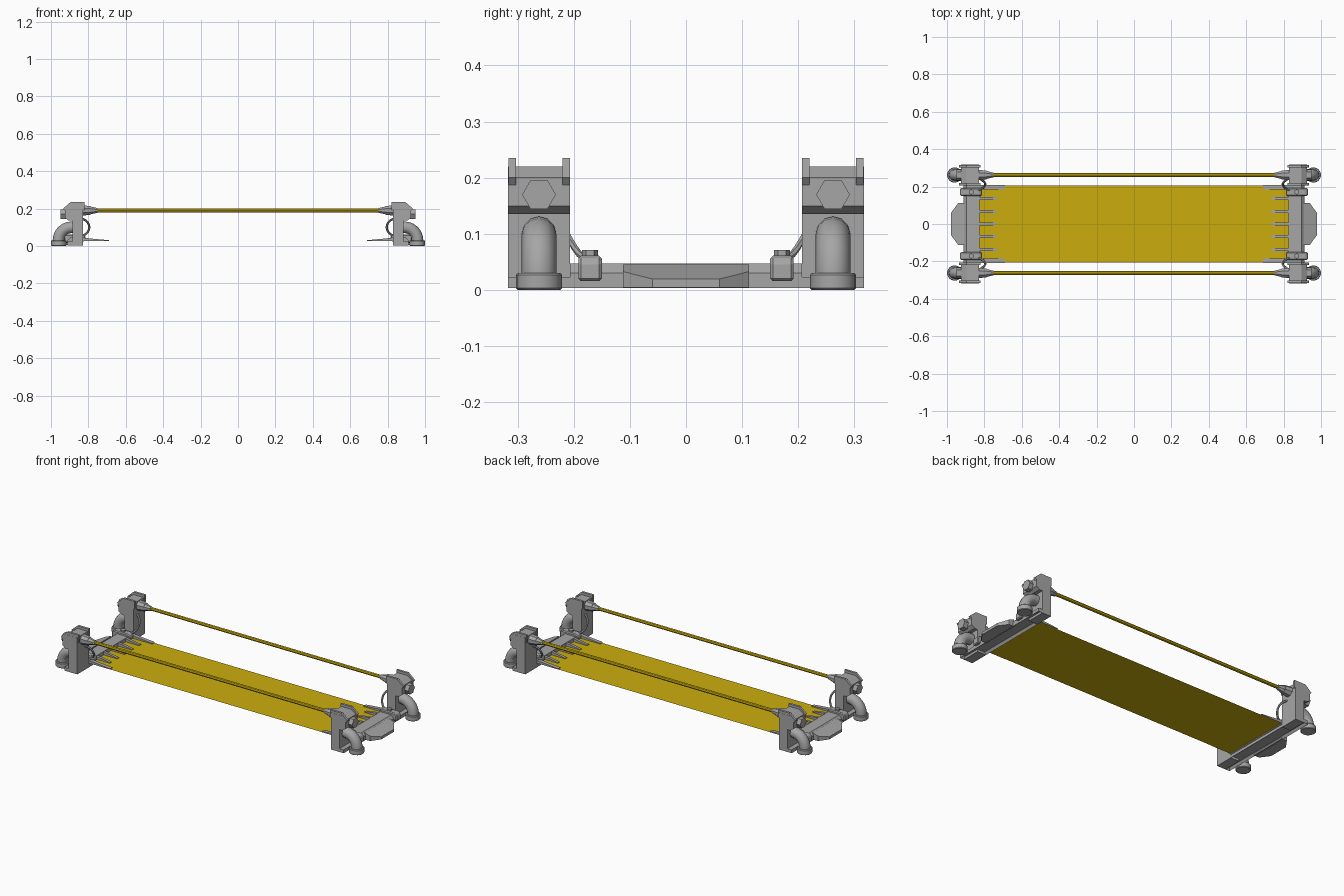
import bpy, bmesh, math
from mathutils import Matrix, Vector

cube = bpy.data.objects.get("Cube")
if cube:
    bpy.data.objects.remove(cube, do_unlink=True)


def material(name, color):
    m = bpy.data.materials.new(name)
    m.use_nodes = True
    m.diffuse_color = color
    m.node_tree.nodes["Principled BSDF"].inputs["Base Color"].default_value = color
    return m


GREY = material("steel grey", (0.38, 0.38, 0.38, 1))
YELLOW = material("energy yellow", (0.60, 0.42, 0.004, 1))


def finish(name, bm, mat=GREY, mirror="xy", bevel=0, smooth=False):
    """Turn a bmesh into an object, mirrored over the named axes."""
    bmesh.ops.recalc_face_normals(bm, faces=bm.faces)
    mesh = bpy.data.meshes.new(name)
    bm.to_mesh(mesh)
    bm.free()
    mesh.materials.append(mat)
    ob = bpy.data.objects.new(name, mesh)
    bpy.context.collection.objects.link(ob)
    if smooth:
        bpy.ops.object.select_all(action="DESELECT")
        ob.select_set(True)
        bpy.context.view_layer.objects.active = ob
        bpy.ops.object.shade_smooth_by_angle(angle=math.radians(40))
    if bevel:
        b = ob.modifiers.new("chamfer", "BEVEL")
        b.width, b.segments = bevel, 1
    if mirror:
        m = ob.modifiers.new("mirror", "MIRROR")
        m.use_axis = [a in mirror for a in "xyz"]
        m.use_mirror_merge = False
    return ob


def add_box(bm, x, y, z):
    size = Matrix.Diagonal((x[1] - x[0], y[1] - y[0], z[1] - z[0], 1))
    mid = Matrix.Translation((sum(x) / 2, sum(y) / 2, sum(z) / 2))
    return bmesh.ops.create_cube(bm, size=1, matrix=mid @ size)


def box(name, x, y, z, **kw):
    bm = bmesh.new()
    add_box(bm, x, y, z)
    return finish(name, bm, **kw)


def add_prism(bm, profile, y0, y1):
    """Extrude an x-z profile along y."""
    face = bm.faces.new([bm.verts.new((x, y0, z)) for x, z in profile])
    ext = bmesh.ops.extrude_face_region(bm, geom=[face])["geom"]
    verts = [v for v in ext if isinstance(v, bmesh.types.BMVert)]
    bmesh.ops.translate(bm, verts=verts, vec=(0, y1 - y0, 0))


def prism(name, profile, y0, y1, **kw):
    bm = bmesh.new()
    add_prism(bm, profile, y0, y1)
    return finish(name, bm, **kw)


def rod(name, a, b, r1, r2, sides, turn=0, **kw):
    """Cylinder or cone from point a to point b."""
    a, b = Vector(a), Vector(b)
    d = b - a
    mat = (Matrix.Translation((a + b) / 2) @ d.to_track_quat("Z", "Y").to_matrix().to_4x4()
           @ Matrix.Rotation(turn, 4, "Z"))
    bm = bmesh.new()
    bmesh.ops.create_cone(bm, cap_ends=True, segments=sides, radius1=r1,
                          radius2=r2, depth=d.length, matrix=mat)
    return finish(name, bm, **kw)


def tube(name, points, radius, sides):
    """Sweep a ring along a path."""
    pts = [Vector(p) for p in points]
    bm = bmesh.new()
    rings = []
    for i, p in enumerate(pts):
        d = (pts[min(i + 1, len(pts) - 1)] - pts[max(i - 1, 0)]).normalized()
        u = d.cross(Vector((0, 1, 0))).normalized()
        v = d.cross(u)
        angles = [math.tau * k / sides for k in range(sides)]
        rings.append([bm.verts.new(p + radius * (u * math.cos(t) + v * math.sin(t)))
                      for t in angles])
    for r, s in zip(rings, rings[1:]):
        for k in range(sides):
            n = (k + 1) % sides
            bm.faces.new((r[k], r[n], s[n], s[k]))
    bm.faces.new(rings[0])
    bm.faces.new(rings[-1])
    return finish(name, bm, smooth=True)


PY = 0.262  # centre line of the posts and rails

# Deck sheet and hand rails
bm = bmesh.new()
bmesh.ops.create_grid(bm, x_segments=1, y_segments=1, size=1,
                      matrix=Matrix.Translation((0, 0, 0.026)) @ Matrix.Diagonal((0.83, 0.205, 1, 1)))
finish("deck", bm, YELLOW, mirror="")
rod("hand_rail", (-0.78, PY, 0.19), (0.78, PY, 0.19), 0.01, 0.01, 8,
    mat=YELLOW, mirror="y", smooth=True)

# Hollow foot frame across each end
bm = bmesh.new()
add_box(bm, (0.828, 0.912), (-0.317, 0.317), (0.003, 0.023))
bm.faces.ensure_lookup_table()
bottom = min(bm.faces, key=lambda f: f.calc_center_median().z)
bmesh.ops.inset_region(bm, faces=[bottom], thickness=0.014)
bmesh.ops.translate(bm, verts=bottom.verts, vec=(0, 0, 0.014))
finish("foot_frame", bm, mirror="x")
prism("cross_beam", [(0.825, 0.02), (0.912, 0.02), (0.912, 0.03), (0.895, 0.047), (0.825, 0.047)],
      -0.207, 0.207, mirror="x")

# Sloped entry step with cut corners
bm = bmesh.new()
outline = [(0.905, -0.112), (0.94, -0.112), (0.978, -0.06),
           (0.978, 0.06), (0.94, 0.112), (0.905, 0.112)]
top = [bm.verts.new((x, y, 0.045 - (x - 0.905) * 0.35)) for x, y in outline]
low = [bm.verts.new((x, y, 0.004)) for x, y in outline]
bm.faces.new(top)
bm.faces.new(low)
for i in range(len(outline)):
    j = (i + 1) % len(outline)
    bm.faces.new((top[i], top[j], low[j], low[i]))
finish("entry_step", bm, mirror="x")

# Prongs gripping the deck: five short ones between two long ones
bm = bmesh.new()
for i in range(-3, 4):
    y, tip, half = (i * 0.068, 0.735, 0.008) if abs(i) < 3 else (i * 0.0655, 0.69, 0.011)
    add_prism(bm, [(0.83, 0.027), (tip, 0.027), (tip, 0.031), (0.79, 0.04), (0.83, 0.045)],
              y - half, y + half)
finish("deck_prongs", bm, mirror="x")

# Clamps on the cross beam
prism("clamp", [(0.815, 0.027), (0.93, 0.015), (0.93, 0.05), (0.92, 0.061), (0.825, 0.061), (0.815, 0.052)],
      0.15, 0.192, bevel=0.005)
rod("clamp_bolt", (0.87, 0.171, 0.06), (0.87, 0.171, 0.071), 0.014, 0.014, 6)

# Posts with a wider angular head
box("post", (0.828, 0.885), (0.207, 0.317), (0.003, 0.14))
prism("post_head", [(0.828, 0.135), (0.905, 0.135), (0.925, 0.15), (0.925, 0.2), (0.895, 0.22), (0.828, 0.22)],
      0.207, 0.317)
bm = bmesh.new()
for y in (0.207, 0.303):
    add_prism(bm, [(0.822, 0.19), (0.895, 0.205), (0.925, 0.187), (0.935, 0.2), (0.895, 0.235), (0.822, 0.235)],
              y, y + 0.013)
finish("head_flanges", bm)
rod("head_bolt", (0.92, PY, 0.17), (0.95, PY, 0.17), 0.03, 0.03, 6, turn=math.pi / 2)

# Rail sockets
rod("rail_socket", (0.83, PY, 0.19), (0.785, PY, 0.19), 0.03, 0.024, 8, turn=math.pi / 8)
rod("rail_socket_tip", (0.785, PY, 0.19), (0.75, PY, 0.19), 0.022, 0.013, 8, turn=math.pi / 8)

# Elbow pipes running into the ground
arc = [math.radians(a) for a in range(0, 91, 15)]
elbow = [(0.87, PY, 0.1)] + [(0.89 + 0.07 * math.sin(a), PY, 0.03 + 0.07 * math.cos(a)) for a in arc]
tube("elbow_pipe", elbow + [(0.96, PY, 0.01)], 0.031, 12)
rod("pipe_collar", (0.959, PY, 0), (0.959, PY, 0.03), 0.041, 0.041, 16, smooth=True, bevel=0.003)

# Cables looping from heads to clamps
loop = [(0.84 - 0.045 * math.sin(t), 0.25 - 0.075 * t / math.pi, 0.1 + 0.045 * math.cos(t))
        for t in [math.pi * i / 10 for i in range(11)]]
tube("cable", loop, 0.006, 6)
